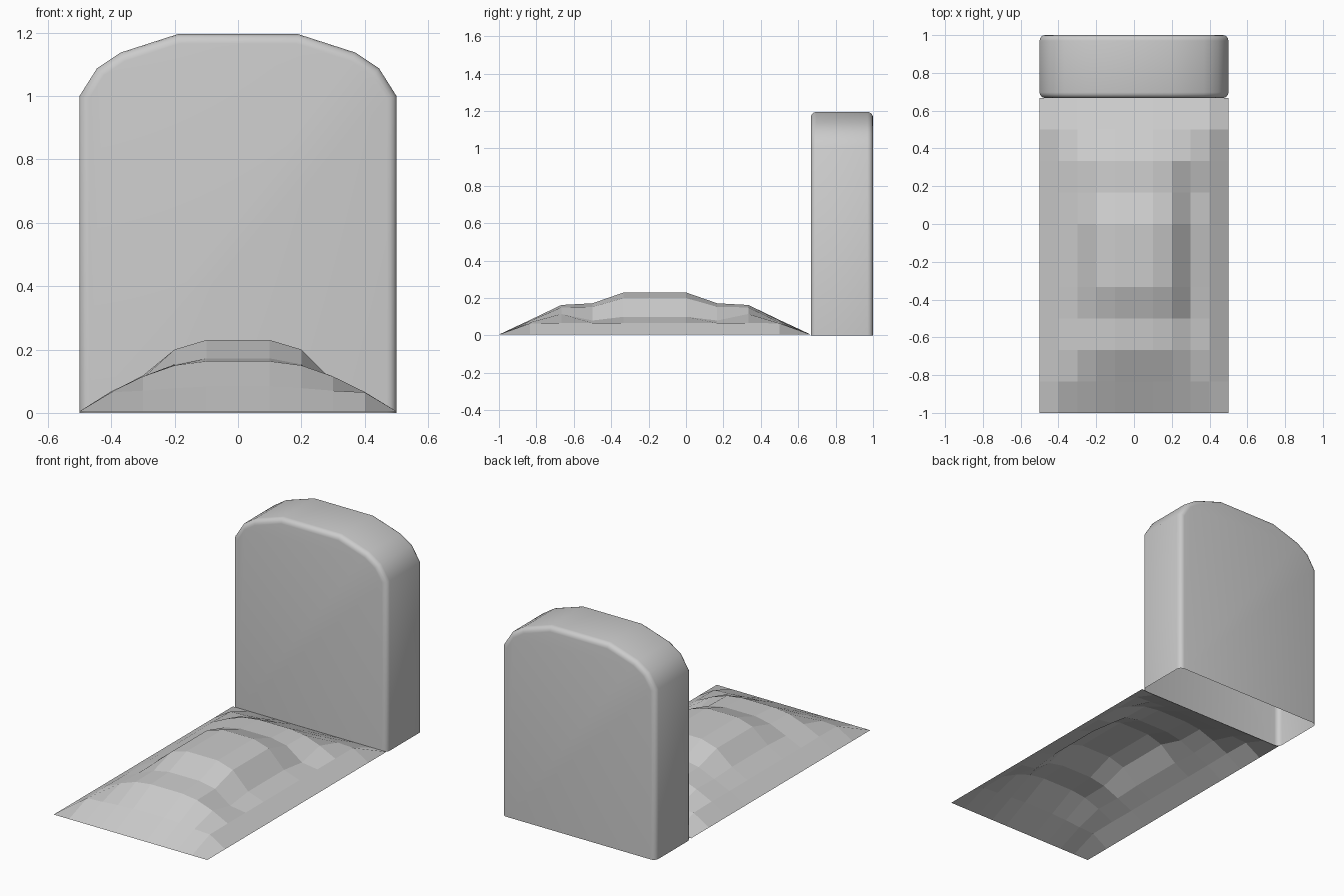
import bpy, bmesh

if "Cube" in bpy.data.objects:
    bpy.data.objects.remove(bpy.data.objects["Cube"])


def make_object(name, bm):
    me = bpy.data.meshes.new(name)
    bm.to_mesh(me)
    bm.free()
    ob = bpy.data.objects.new(name, me)
    bpy.context.collection.objects.link(ob)
    return ob


# Headstone: arched outline extruded in depth, open underneath, rounded rims
half = [(0.5, 0), (0.5, 1.0), (0.445, 1.087), (0.37, 1.137), (0.19, 1.195)]
outline = half + [(-x, z) for x, z in reversed(half)]
Y0, Y1 = 0.667, 1.0
bm = bmesh.new()
front = [bm.verts.new((x, Y0, z)) for x, z in outline]
back = [bm.verts.new((x, Y1, z)) for x, z in outline]
bm.faces.new(front)
bm.faces.new(back[::-1])
for i in range(len(outline) - 1):
    bm.faces.new((front[i], back[i], back[i + 1], front[i + 1]))
bmesh.ops.recalc_face_normals(bm, faces=bm.faces)
rims = [e for e in bm.edges if not e.is_boundary
        and abs(e.verts[0].co.y - e.verts[1].co.y) < 1e-4]
bmesh.ops.bevel(bm, geom=rims, offset=0.03, segments=4, profile=0.5, affect='EDGES')
bm.normal_update()
if sum(f.normal.z * f.calc_area() for f in bm.faces) < 0:
    bmesh.ops.reverse_faces(bm, faces=bm.faces)
stone = make_object("headstone", bm)
bpy.context.view_layer.objects.active = stone
stone.select_set(True)
bpy.ops.object.shade_smooth_by_angle(angle=0.7)
stone.select_set(False)

# Grave mound: open faceted sheet, a cross-section for each row from foot to head
edge = [0.005] * 11
low = [0.005, 0.065, 0.07, 0.078, 0.083, 0.083, 0.083, 0.078, 0.07, 0.065, 0.005]
shoulder = [0.005, 0.068, 0.115, 0.15, 0.163, 0.163, 0.163, 0.15, 0.115, 0.066, 0.005]
waist = [0.005, 0.066, 0.11, 0.153, 0.172, 0.172, 0.172, 0.153, 0.08, 0.066, 0.005]
crown = [0.005, 0.066, 0.118, 0.2, 0.23, 0.23, 0.23, 0.2, 0.1, 0.066, 0.005]
rows = [edge, low, shoulder, waist, crown, crown, crown, waist, shoulder, low, edge]
bm = bmesh.new()
grid = [[bm.verts.new((-0.5 + 0.1 * i, -1 + j / 6, z)) for i, z in enumerate(row)]
        for j, row in enumerate(rows)]
for j in range(10):
    for i in range(10):
        bm.faces.new((grid[j][i], grid[j][i + 1], grid[j + 1][i + 1], grid[j + 1][i]))
make_object("grave_mound", bm)
